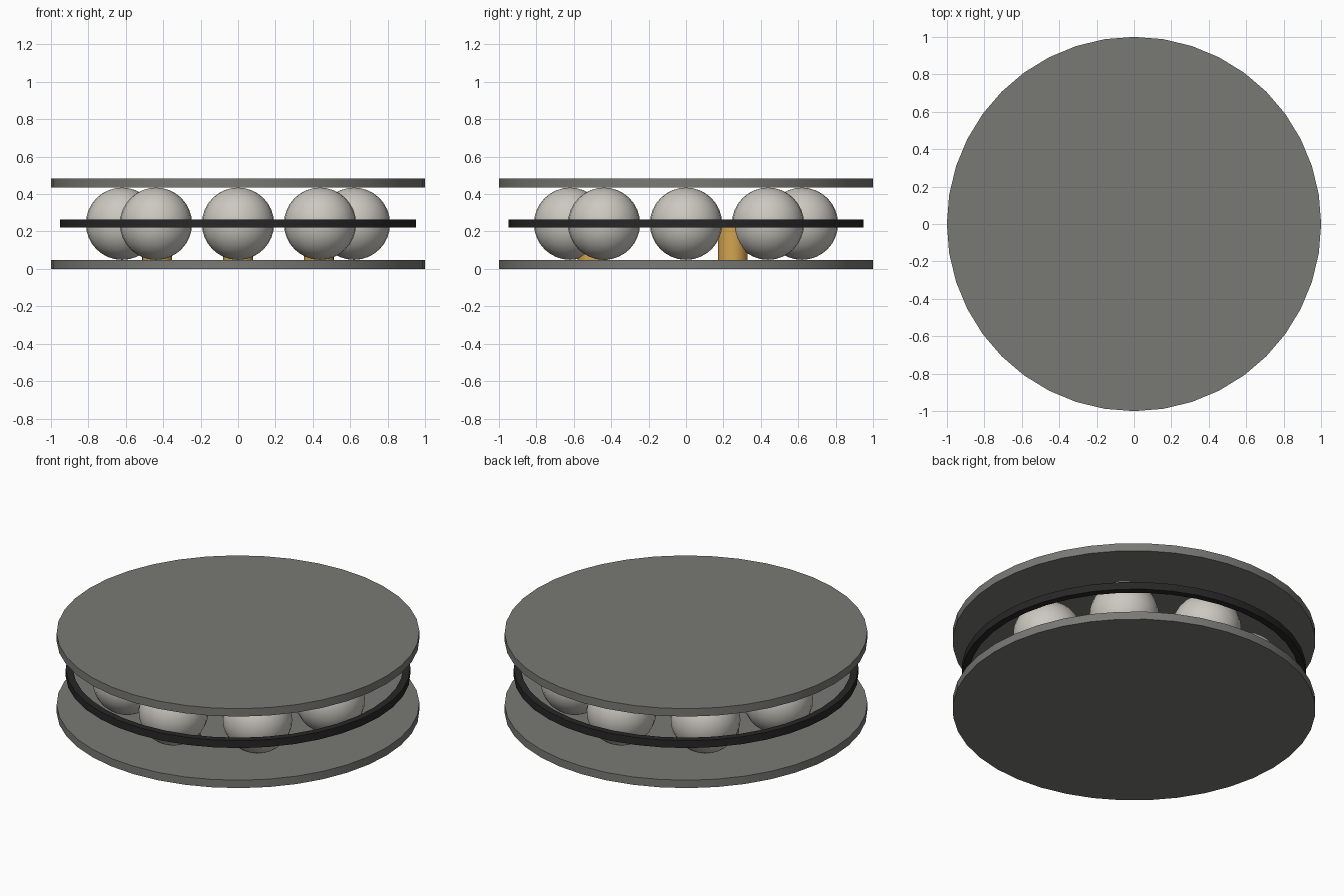
import bpy
import bmesh
from math import sin, cos, pi, radians

cube = bpy.data.objects.get("Cube")
if cube:
    bpy.data.objects.remove(cube, do_unlink=True)


def material(name, r, g, b):
    m = bpy.data.materials.new(name)
    m.use_nodes = True
    m.diffuse_color = (r, g, b, 1)
    m.node_tree.nodes["Principled BSDF"].inputs["Base Color"].default_value = (r, g, b, 1)
    return m


steel = material("grey plate", 0.19, 0.19, 0.175)
ivory = material("pale ball", 0.6, 0.58, 0.53)
black = material("black cage", 0.02, 0.02, 0.02)
amber = material("amber post", 0.65, 0.37, 0.08)


def finish(obj, name, mat):
    obj.name = name
    obj.data.materials.append(mat)
    bpy.ops.object.select_all(action="DESELECT")
    obj.select_set(True)
    bpy.context.view_layer.objects.active = obj
    bpy.ops.object.shade_smooth_by_angle(angle=radians(35))
    return obj


def cylinder(name, mat, radius, z0, z1, x=0, y=0, sides=40):
    bpy.ops.mesh.primitive_cylinder_add(
        vertices=sides, radius=radius, depth=z1 - z0, location=(x, y, (z0 + z1) / 2))
    return finish(bpy.context.object, name, mat)


def ring(name, mat, inner, outer, z0, z1, sides=40):
    bm = bmesh.new()
    profile = [(inner, z0), (outer, z0), (outer, z1), (inner, z1)]
    loops = [[bm.verts.new((r * sin(2 * pi * i / sides), r * cos(2 * pi * i / sides), z))
              for r, z in profile] for i in range(sides)]
    for i in range(sides):
        a, b = loops[i], loops[(i + 1) % sides]
        for k in range(4):
            n = (k + 1) % 4
            bm.faces.new((a[k], a[n], b[n], b[k]))
    bmesh.ops.recalc_face_normals(bm, faces=bm.faces)
    mesh = bpy.data.meshes.new(name)
    bm.to_mesh(mesh)
    bm.free()
    obj = bpy.data.objects.new(name, mesh)
    bpy.context.collection.objects.link(obj)
    return finish(obj, name, mat)


# Two round plates with the cage ring between them
cylinder("bottom_plate", steel, 1.0, 0, 0.048)
cylinder("top_plate", steel, 1.0, 0.435, 0.483)
ring("cage_ring", black, 0.91, 0.95, 0.22, 0.265)

# Eight bearing balls
for i in range(8):
    a = i * pi / 4
    bpy.ops.mesh.primitive_uv_sphere_add(
        segments=24, ring_count=16, radius=0.193,
        location=(0.62 * cos(a), 0.62 * sin(a), 0.2415))
    finish(bpy.context.object, f"ball_{i + 1}", ivory)

# Three short posts standing on the bottom plate
for i in range(3):
    a = radians(30 + 120 * i)
    cylinder(f"post_{i + 1}", amber, 0.08, 0.048, 0.24,
             0.5 * cos(a), 0.5 * sin(a), 20)
